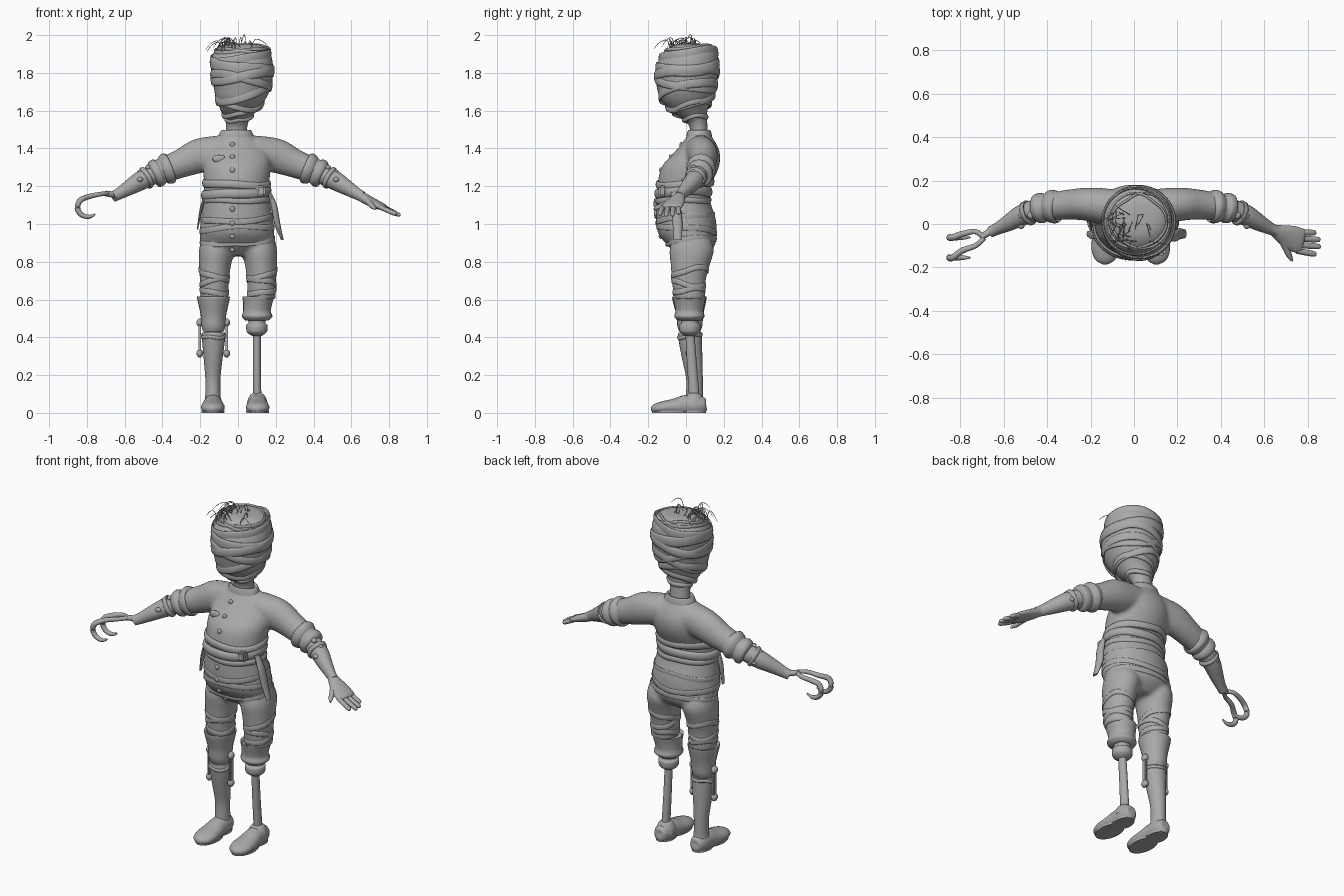
import bpy, bmesh, math, random
from mathutils import Vector
from mathutils.bvhtree import BVHTree

random.seed(4)
cloth = bpy.data.materials.new("plain_grey")
cloth.diffuse_color = (0.4, 0.4, 0.4, 1)
X, Y, Z = Vector((1, 0, 0)), Vector((0, 1, 0)), Vector((0, 0, 1))


def finish(name, bm, angle=50):
    bmesh.ops.recalc_face_normals(bm, faces=bm.faces)
    me = bpy.data.meshes.new(name)
    bm.to_mesh(me)
    bm.free()
    ob = bpy.data.objects.new(name, me)
    bpy.context.collection.objects.link(ob)
    me.materials.append(cloth)
    smooth(ob, angle)
    return ob


def smooth(ob, angle=50):
    bpy.ops.object.select_all(action='DESELECT')
    ob.select_set(True)
    bpy.context.view_layer.objects.active = ob
    bpy.ops.object.shade_smooth_by_angle(angle=math.radians(angle))


def resample(pts, sub):
    """Catmull-Rom through tuples of any length."""
    out = []
    for i in range(len(pts) - 1):
        p = [pts[max(i - 1, 0)], pts[i], pts[i + 1], pts[min(i + 2, len(pts) - 1)]]
        for s in range(sub):
            t = s / sub
            out.append([0.5 * (2 * b + (c - a) * t + (2 * a - 5 * b + 4 * c - d) * t * t
                               + (3 * b - a - 3 * c + d) * t ** 3) for a, b, c, d in zip(*p)])
    return out + [list(pts[-1])]


def skin(bm, rings, closed=False):
    vs = [[bm.verts.new(p) for p in r] for r in rings]
    n = len(vs[0])
    for i in range(len(vs) if closed else len(vs) - 1):
        a, b = vs[i], vs[(i + 1) % len(vs)]
        for j in range(n):
            bm.faces.new((a[j], a[(j + 1) % n], b[(j + 1) % n], b[j]))
    if not closed:
        bm.faces.new(vs[0])
        bm.faces.new(vs[-1])


def loft(bm, pts, flat=False, n=24, sub=4, floor=False):
    """Elliptical sections (x, y, z, ra, rb); flat keeps them horizontal."""
    p = resample(pts, sub)
    rings = []
    for i, q in enumerate(p):
        c = Vector(q[:3])
        t = Z if flat else (Vector(p[min(i + 1, len(p) - 1)][:3]) - Vector(p[max(i - 1, 0)][:3])).normalized()
        u = (Y if flat else Z).cross(t)
        u = u.normalized() if u.length > 0.01 else X.copy()
        v = t.cross(u)
        r = [c + u * max(q[3], .001) * math.cos(2 * math.pi * k / n)
             + v * max(q[4], .001) * math.sin(2 * math.pi * k / n) for k in range(n)]
        if floor:
            for w in r:
                w.z = max(w.z, 0)
        rings.append(r)
    skin(bm, rings)


def part(name, pts, **kw):
    bm = bmesh.new()
    loft(bm, pts, **kw)
    return finish(name, bm)


def mirror(pts):
    return [(-p[0],) + tuple(p[1:]) for p in pts]


def ball(name, loc, scale):
    bm = bmesh.new()
    bmesh.ops.create_uvsphere(bm, u_segments=16, v_segments=8, radius=1)
    for v in bm.verts:
        v.co = Vector(a * b for a, b in zip(v.co, scale)) + Vector(loc)
    return finish(name, bm)


def box(name, loc, size):
    bm = bmesh.new()
    bmesh.ops.create_cube(bm, size=1)
    for v in bm.verts:
        v.co = Vector(a * b for a, b in zip(v.co, size)) + Vector(loc)
    bmesh.ops.bevel(bm, geom=bm.edges[:], offset=min(size) * .25, segments=2, affect='EDGES')
    return finish(name, bm, 30)


def wrap(name, tree, centre, z, tilt_x, tilt_y, h, t, n=64, wob=.004):
    """Cloth band that hugs a body around a vertical axis."""
    rings, ph = [], random.random() * 6
    for i in range(n):
        a = 2 * math.pi * i / n
        d = Vector((math.cos(a), math.sin(a), 0))
        c = Vector((centre[0], centre[1], z + tilt_x * d.x + tilt_y * d.y + wob * math.sin(3 * a + ph)))
        hit = tree.ray_cast(c, d)[0] or c + d * .1
        rings.append([hit + d * t * math.cos(k * math.pi / 5) + Z * h * math.sin(k * math.pi / 5)
                      for k in range(10)])
    bm = bmesh.new()
    skin(bm, rings, closed=True)
    return finish(name, bm, 80)


def tree_of(ob):
    return BVHTree.FromObject(ob, bpy.context.evaluated_depsgraph_get())


# Suit: torso, sleeves and trousers fused into one soft body
bm = bmesh.new()
loft(bm, [(-.005, .03, .83, .1, .07), (-.005, .03, .88, .185, .12), (-.005, .008, .95, .198, .155),
          (-.005, 0, 1.03, .19, .157), (-.008, -.013, 1.12, .178, .142), (-.008, -.01, 1.2, .172, .142),
          (-.005, .022, 1.3, .18, .152), (-.005, .055, 1.37, .175, .125), (-.008, .068, 1.42, .14, .095),
          (-.01, .07, 1.46, .1, .068), (-.01, .07, 1.485, .075, .055)], flat=True, n=32)
sleeve = [(.08, .075, 1.385, .085, .085), (.2, .09, 1.362, .078, .092), (.29, .09, 1.325, .07, .078),
          (.38, .08, 1.29, .064, .068)]
thigh = [(.115, .03, .92, .08, .1), (.115, .03, .86, .092, .118), (.122, .022, .78, .085, .103),
         (.125, .015, .7, .077, .09), (.125, .018, .6, .074, .082)]
for pts in (sleeve, mirror(sleeve), thigh, mirror(thigh)):
    loft(bm, pts, flat=pts in (thigh, mirror(thigh)))
suit = finish("suit", bm)
rm = suit.modifiers.new("fuse", 'REMESH')
rm.mode, rm.voxel_size, rm.use_smooth_shade = 'VOXEL', .011, True
sm = suit.modifiers.new("soften", 'SMOOTH')
sm.factor, sm.iterations = .5, 5
bpy.context.view_layer.update()
suit_tree = tree_of(suit)

# Belt, sash and waist folds
wrap("belt", suit_tree, (0, 0), 1.165, .01, .005, .026, .014)
wrap("upper_sash", suit_tree, (0, 0), 1.215, -.006, .01, .022, .011)
wrap("jacket_hem", suit_tree, (0, 0), 1.125, 0, 0, .016, .007)
for i, z in enumerate((.91, .97, 1.03)):
    wrap("trouser_fold", suit_tree, (0, .01), z, .008, .015 * (-1) ** i, .016, .003)
box("buckle", (.12, -.125, 1.175), (.05, .04, .055))
part("sash_tail", [(.165, -.06, 1.17, .01, .018), (.19, -.055, 1.1, .016, .026),
                   (.208, -.045, 1.0, .016, .026), (.235, -.045, .915, .007, .02)], flat=True, n=12)
part("short_tail", [(-.175, -.05, 1.15, .006, .015), (-.195, -.05, 1.08, .008, .02),
                    (-.215, -.045, .97, .003, .012)], flat=True, n=10)
# Buttons and chest patch, set on the front surface
for z in (.865, .935, 1.005, 1.08, 1.285, 1.355, 1.42):
    hit = suit_tree.ray_cast(Vector((-.03, -1, z)), Y)[0]
    ball("button", hit, (.014, .009, .014))
hit = suit_tree.ray_cast(Vector((-.1, -1, 1.345)), Y)[0]
ball("chest_patch", hit, (.036, .012, .022))

# Neck and collar
part("neck", [(-.01, .07, 1.42, .06, .052), (-.008, .068, 1.5, .056, .047), (-.005, .058, 1.54, .06, .054),
              (0, .04, 1.6, .075, .07)], flat=True)
part("collar", [(-.01, .07, 1.44, .098, .07), (-.01, .07, 1.465, .094, .068), (-.01, .07, 1.49, .083, .062),
                (-.01, .07, 1.497, .074, .056), (-.01, .07, 1.485, .06, .05)], flat=True)

# Bandaged head
head = part("head", [(0, .055, 1.535, .05, .045), (0, .04, 1.565, .07, .07), (.005, .015, 1.605, .098, .1),
                     (.015, .003, 1.66, .13, .138), (.022, .003, 1.72, .15, .156),
                     (.022, .004, 1.79, .163, .166), (.02, .012, 1.85, .164, .16),
                     (.02, .022, 1.9, .152, .145), (.023, .028, 1.935, .122, .112),
                     (.025, .03, 1.952, .075, .07), (.025, .03, 1.955, .005, .005)], flat=True, n=40)
ht = tree_of(head)
for z, tx, ty, h, t in ((1.885, .022, .02, .03, .006), (1.835, -.02, .01, .032, .007),
                        (1.79, .03, .012, .028, .009), (1.755, -.035, -.02, .024, .007),
                        (1.70, .045, .03, .026, .007), (1.655, -.02, .035, .024, .007),
                        (1.615, .03, .025, .02, .007), (1.56, .008, .01, .014, .009)):
    wrap("head_wrap", ht, (.01, .03), z, tx, ty, h, t)
for s in (-1, 1):
    wrap("crown_fold", ht, (.02, .03), 1.925, .01 * s, .012, .012, .006)
# Loose hair strands escaping the crown
bm = bmesh.new()
for i in range(30):
    x, y = random.uniform(-.09, .07), random.uniform(-.09, .07)
    a = random.uniform(0, 2 * math.pi) if i % 3 else random.uniform(2.6, 4.6)
    l = random.uniform(.03, .09)
    top = random.uniform(1.955, 1.985) if i else 1.998
    dx, dy = l * math.cos(a), l * math.sin(a)
    r = .0018
    loft(bm, [(x, y, 1.91, r, r), (x + dx * .3, y + dy * .3, top, r, r),
              (x + dx * .8, y + dy * .8, top - .01, r, r), (x + dx * 1.2, y + dy * 1.2, top - .045, .001, .001)],
         n=5, sub=4)
finish("hair_strands", bm)

# Arms: rolled cuffs, forearms and elbow bolts
cuff = [(.355, .083, 1.3, .06, .06), (.358, .083, 1.299, .074, .078), (.375, .08, 1.292, .078, .084),
        (.395, .078, 1.284, .07, .074), (.405, .077, 1.28, .062, .066), (.425, .074, 1.271, .07, .076),
        (.445, .068, 1.263, .066, .07), (.455, .066, 1.258, .048, .05)]
forearm = [(.4, .078, 1.285, .05, .05), (.47, .058, 1.252, .05, .052), (.52, .038, 1.226, .048, .05),
           (.58, .004, 1.19, .038, .04), (.63, -.022, 1.16, .028, .031), (.66, -.036, 1.145, .026, .028)]
for side, f in (("left", lambda p: p), ("right", mirror)):
    part(side + "_cuff", f(cuff))
    part(side + "_forearm", f(forearm))
    for c in ((.515, .04, 1.276), (.52, -.006, 1.235), (.51, .085, 1.225), (.475, .04, 1.3)):
        ball(side + "_elbow_bolt", f([c])[0], (.017, .017, .013))
    wrap_ring = [(.475, .055, 1.25, .04, .04), (.48, .053, 1.247, .058, .06), (.495, .048, 1.24, .056, .058),
                 (.5, .046, 1.237, .04, .04)]
    part(side + "_elbow_band", f(wrap_ring))

# Left hand
part("palm", [(.645, -.03, 1.15, .027, .026), (.68, -.045, 1.13, .042, .026), (.72, -.062, 1.11, .056, .023),
              (.765, -.078, 1.09, .058, .018), (.78, -.082, 1.083, .05, .01)])
for i, tip in enumerate(((.838, -.04, 1.055), (.858, -.072, 1.046), (.86, -.105, 1.045), (.84, -.14, 1.05))):
    a = Vector((.768 - .006 * i, -.04 - .028 * i, 1.09))
    b = Vector(tip)
    part("finger", [(*a, .013, .012), (*a.lerp(b, .45), .014, .013), (*a.lerp(b, .9), .012, .011), (*b, .004, .004)], n=12)
part("thumb", [(.685, -.075, 1.125, .02, .018), (.7, -.11, 1.107, .016, .015),
               (.715, -.145, 1.09, .013, .012), (.73, -.17, 1.08, .005, .005)], n=12)

# Right double hook
part("hook_stem", [(-.64, -.027, 1.155, .02, .02), (-.67, -.04, 1.157, .016, .016), (-.7, -.058, 1.162, .015, .015)], n=12)
for ya, yb in ((-.035, -.062), (-.1, -.155)):
    r = .012
    part("hook", [(-.69, -.065, 1.162, r, r), (-.73, ya, 1.158, r, r), (-.79, ya * .6 + yb * .4, 1.145, .014, .014),
                  (-.835, yb, 1.125, .015, .015), (-.85, yb, 1.085, .015, .015), (-.83, yb, 1.05, .014, .014),
                  (-.79, yb, 1.038, .011, .011), (-.755, yb, 1.052, .004, .004)], n=12)

# Trouser folds and hems
for s in (-1, 1):
    for z, t in ((.74, .02), (.69, -.015), (.645, .01)):
        wrap("thigh_fold", suit_tree, (.125 * s, .018), z, t * s, t, .016, .004)
part("right_lower_trouser", [(-.13, .018, .6, .07, .075), (-.13, .018, .615, .086, .09), (-.13, .018, .59, .083, .088),
                             (-.13, .02, .52, .068, .072), (-.13, .02, .46, .063, .066),
                             (-.13, .02, .43, .055, .055)], flat=True)
part("left_lower_trouser", [(.105, .018, .6, .07, .075), (.107, .018, .615, .084, .088), (.105, .018, .585, .078, .082),
                            (.1, .018, .54, .073, .074), (.102, .018, .51, .08, .08),
                            (.1, .018, .49, .062, .062)], flat=True)

# Right boot with knee brace
part("right_shin", [(-.13, .02, .46, .035, .04), (-.13, .02, .425, .045, .045), (-.13, .02, .42, .062, .062),
                    (-.13, .025, .36, .058, .06), (-.132, .035, .27, .048, .052),
                    (-.133, .045, .18, .04, .044), (-.133, .045, .1, .04, .045), (-.133, .045, .05, .045, .05)], flat=True)
wrap("boot_top", tree_of(bpy.data.objects["right_shin"]), (-.13, .02), .408, 0, .01, .01, .006)
for x in (-.202, -.06):
    box("brace_bar", (x, .02, .395), (.014, .03, .2))
    for z in (.315, .478):
        ball("brace_bolt", (x, .02, z), (.018, .022, .022))

# Left peg
part("peg_socket", [(.1, .02, .51, .05, .05), (.1, .02, .475, .045, .045), (.1, .02, .465, .056, .056),
                    (.1, .02, .435, .055, .055), (.1, .02, .42, .045, .045), (.1, .02, .408, .026, .026)], flat=True)
part("peg", [(.1, .02, .43, .021, .024), (.1, .032, .25, .021, .026), (.102, .045, .07, .022, .028)], flat=True, n=16)
part("peg_ankle", [(.102, .04, .04, .055, .06), (.102, .04, .07, .05, .054), (.102, .042, .095, .036, .038),
                   (.102, .042, .105, .02, .025)], flat=True)

# Shoes with flat soles
for side, x in (("right", -.133), ("left", .104)):
    part(side + "_shoe", [(x, .108, .035, .01, .01), (x, .1, .035, .035, .04), (x, .06, .04, .05, .052),
                          (x, .0, .04, .053, .055), (x, -.06, .033, .06, .043), (x, -.12, .028, .062, .034),
                          (x, -.165, .022, .045, .025), (x, -.185, .018, .012, .01)], floor=True)
    part(side + "_sole", [(x, .035, .0, .05, .072), (x, .035, .012, .05, .072)], flat=True, sub=1)
    part(side + "_toe_sole", [(x, -.08, .0, .06, .1), (x, -.08, .012, .061, .102)], flat=True, sub=1)
